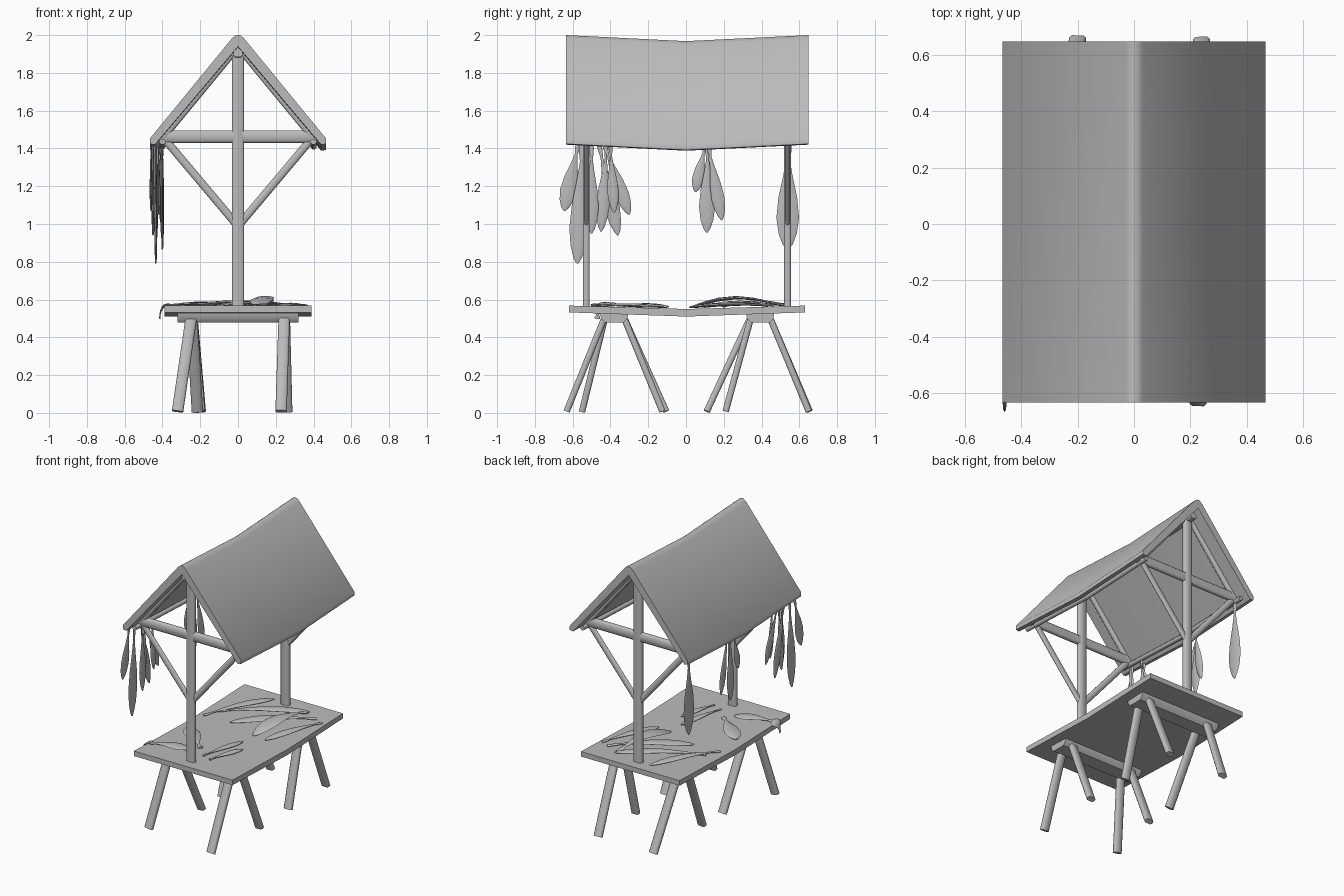
import bpy, bmesh, math
from mathutils import Vector, Matrix

cube = bpy.data.objects.get("Cube")
if cube:
    bpy.data.objects.remove(cube)

grey = bpy.data.materials.new("plain grey")
grey.use_nodes = True
grey.diffuse_color = (0.5, 0.5, 0.5, 1)
grey.node_tree.nodes["Principled BSDF"].inputs["Base Color"].default_value = (0.5, 0.5, 0.5, 1)


def finish(name, bm, angle=50):
    """Turn a bmesh into a smooth-shaded object."""
    bmesh.ops.recalc_face_normals(bm, faces=bm.faces)
    mesh = bpy.data.meshes.new(name)
    bm.to_mesh(mesh)
    bm.free()
    mesh.materials.append(grey)
    obj = bpy.data.objects.new(name, mesh)
    bpy.context.collection.objects.link(obj)
    bpy.ops.object.select_all(action='DESELECT')
    obj.select_set(True)
    bpy.context.view_layer.objects.active = obj
    bpy.ops.object.shade_smooth_by_angle(angle=math.radians(angle))
    return obj


def frame(a, b, side):
    """Matrix at a: local z runs to b, local x follows side."""
    w = (b - a).normalized()
    u = (side - w * side.dot(w)).normalized()
    v = w.cross(u)
    m = Matrix((u, v, w)).transposed().to_4x4()
    m.translation = a
    return m


def loft(bm, rings):
    """Skin a list of closed rings and cap both ends."""
    rings = [[bm.verts.new(p) for p in ring] for ring in rings]
    n = len(rings[0])
    for r, s in zip(rings, rings[1:]):
        for i in range(n):
            j = (i + 1) % n
            bm.faces.new((r[i], r[j], s[j], s[i]))
    bm.faces.new(rings[0])
    bm.faces.new(rings[-1])


def beam(name, a, b, wide, thick, side=(1, 0, 0), cut=0.009):
    """Hewn timber with chamfered long edges."""
    a, b = Vector(a), Vector(b)
    m = frame(a, b, Vector(side))
    w, t = wide / 2, thick / 2
    outline = [(w, t - cut), (w - cut, t), (cut - w, t), (-w, t - cut),
               (-w, cut - t), (cut - w, -t), (w - cut, -t), (w, cut - t)]
    length = (b - a).length
    bm = bmesh.new()
    loft(bm, [[m @ Vector((x, y, z)) for x, y in outline] for z in (0, length)])
    return finish(name, bm)


def fish(name, tail, head, wide, thick=0.016, side=(0, 1, 0), arch=0, up=(0, 0, 1)):
    """Flat fish with a flared tail, a narrow wrist and a fat belly."""
    tail, head = Vector(tail), Vector(head)
    m = frame(tail, head, Vector(side))
    length = (head - tail).length
    shape = [(0, .32), (.07, .3), (.14, .16), (.3, .42), (.5, .82),
             (.7, 1), (.85, .8), (.95, .45), (1, .1)]
    rings = []
    for t, k in shape:
        lift = Vector(up) * arch * math.sin(math.pi * t)
        ring = []
        for i in range(8):
            q = i * math.tau / 8
            p = Vector((math.cos(q) * wide / 2 * k,
                        math.sin(q) * thick / 2 * (.4 + .6 * k), t * length))
            ring.append(m @ p + lift)
        rings.append(ring)
    bm = bmesh.new()
    loft(bm, rings)
    return finish(name, bm, 60)


# Sagging roof: one gable profile lofted through three stations
half = [(.012, 2.0), (.032, 1.983), (.467, 1.452), (.466, 1.424), (.44, 1.42)]
profile = half + [(0, 1.94)] + [(-x, z) for x, z in reversed(half)]
bm = bmesh.new()
loft(bm, [[Vector((x, y, z - d)) for x, z in profile]
          for y, d in ((-.635, 0), (0, .032), (.648, 0))])
finish("roof", bm, 45)

# Ridge pole and eave poles that follow the sag
for end, y in (("front", -.6), ("back", .6)):
    beam(end + "_ridge_pole", (0, y, 1.91), (0, 0, 1.88), .05, .05)
    for s, side in ((1, "left"), (-1, "right")):
        beam(f"{end}_{side}_eave_pole", (s * .4, y, 1.435), (s * .4, 0, 1.41), .03, .03)

# Gable frames: post, tie beam, rafters and braces
for end, y in (("front", -.528), ("back", .538)):
    beam(end + "_post", (0, y, .535), (0, y, 1.94), .066, .036)
    beam(end + "_tie_beam", (-.415, y, 1.463), (.415, y, 1.463), .034, .066, (0, 1, 0))
    for s, side in ((1, "left"), (-1, "right")):
        beam(f"{end}_{side}_rafter", (s * .42, y, 1.435), (0, y, 1.945), .035, .045, (0, 1, 0))
        beam(f"{end}_{side}_brace", (s * .01, y, 1.0), (s * .38, y, 1.44), .026, .042, (0, 1, 0))

# Sagging table top
bm = bmesh.new()
loft(bm, [[Vector((x, y, z)) for x, z in ((-.39, lo), (.39, lo), (.39, hi), (-.39, hi))]
          for y, lo, hi in ((-.62, .532, .568), (0, .51, .55), (.63, .532, .568))])
finish("table_top", bm, 30)

# Trestles: cross beam and four splayed legs each
trestles = {
    "front": (-.38, [(.228, -.632), (-.32, -.55), (-.215, -.105), (.258, -.125)]),
    "back": (.393, [(-.2, .655), (.24, .65), (-.205, .11), (.25, .21)]),
}
for end, (y, feet) in trestles.items():
    bm = bmesh.new()
    loft(bm, [[Vector((x, y + dy, z)) for dy, z in
               ((-.075, .53), (.075, .53), (.07, .5), (.05, .478), (-.05, .478), (-.07, .5))]
              for x in (-.32, .32)])
    finish(end + "_trestle_beam", bm, 40)
    for i, (fx, fy) in enumerate(feet):
        tx = math.copysign(.245, fx)
        ty = y + math.copysign(.045, fy - y)
        beam(f"{end}_leg_{i + 1}", (fx, fy, .008), (tx, ty, .52), .06, .034)

# Fish hanging from the right eave: x, tail (y, z), head (y, z), width
hanging = [
    (-.46, (-.57, 1.42), (-.645, 1.07), .09),
    (-.435, (-.55, 1.42), (-.575, .79), .1),
    (-.405, (-.5, 1.41), (-.5, .95), .075),
    (-.45, (-.46, 1.42), (-.36, .94), .08),
    (-.42, (-.43, 1.41), (-.3, 1.05), .075),
    (-.44, (-.42, 1.41), (-.45, .96), .07),
    (-.4, (-.4, 1.41), (-.38, 1.06), .06),
    (-.45, (.1, 1.41), (.05, 1.17), .065),
    (-.43, (.115, 1.41), (.11, .955), .085),
    (-.41, (.12, 1.41), (.19, 1.02), .07),
    (-.4, (.54, 1.42), (.538, .865), .12),
]
for i, (x, t, h, w) in enumerate(hanging):
    fish(f"hanging_fish_{i + 1}", (x, *t), (x, *h), w)

# Fish lying on the table: tail (x, y), head (x, y), width, arch
lying = [
    ((-.37, -.46), (-.11, -.39), .1, .01),
    ((-.065, -.33), (-.32, -.11), .11, .008),
    ((.02, -.42), (.1, -.09), .05, .005),
    ((.09, -.45), (.17, -.19), .05, .005),
    ((-.34, .1), (-.1, .55), .07, .015),
    ((-.3, .2), (.2, .52), .08, .02),
    ((.3, .46), (-.14, .11), .09, .02),
    ((.19, .5), (.1, .03), .12, .045),
    ((.36, .43), (.2, .02), .07, .01),
]
for i, (t, h, w, arch) in enumerate(lying):
    tz, hz = (.56 + abs(p[1]) * .02 for p in (t, h))
    side = Vector((t[1] - h[1], h[0] - t[0], 0))
    fish(f"table_fish_{i + 1}", (*t, tz), (*h, hz), w, .02, side, arch)

# Tail drooping over the table edge
fish("drooping_tail", (-.415, -.47, .5), (-.36, -.457, .578), .09, .014, (0, 1, 0), .022, (-.6, 0, .8))
